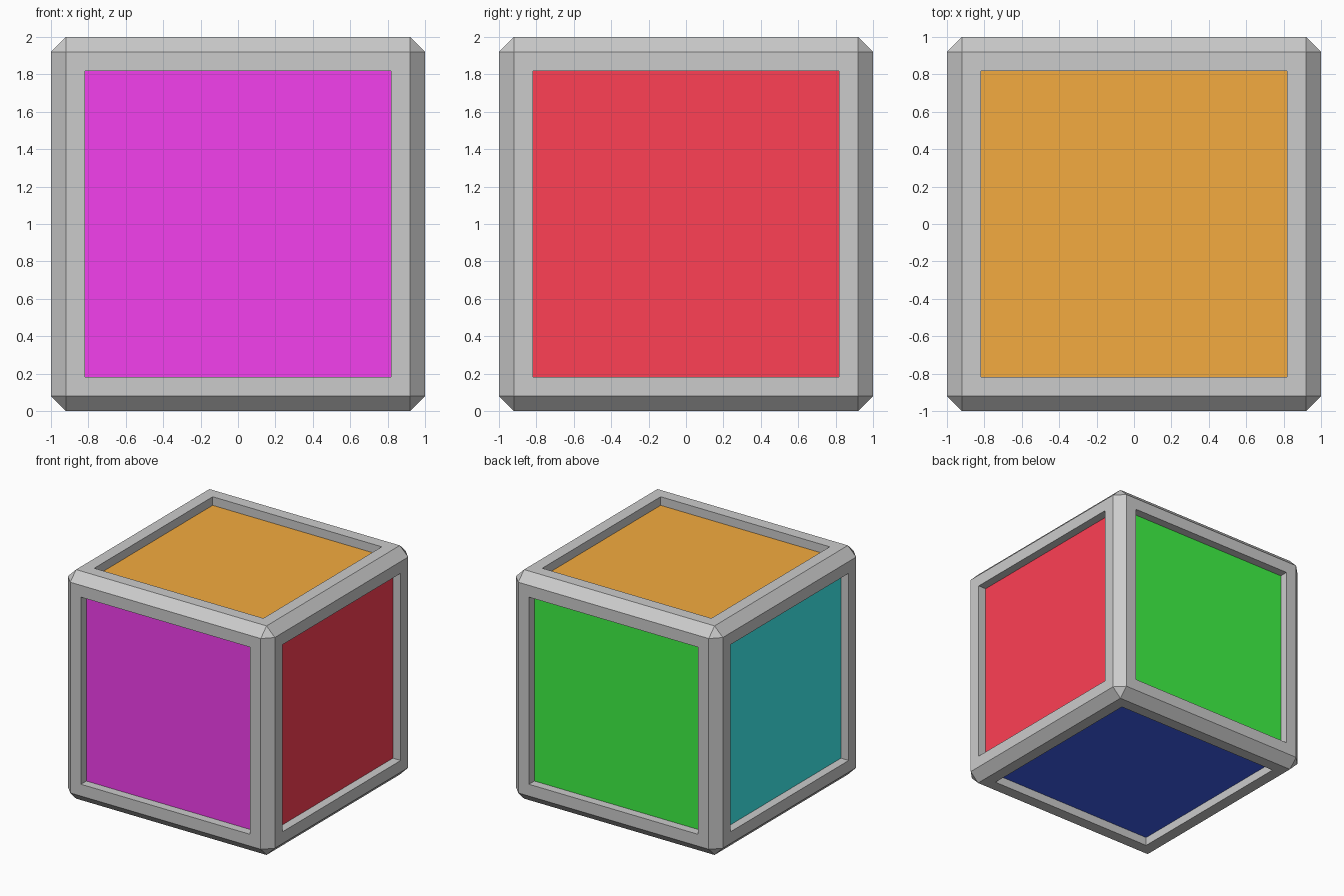
import bpy, bmesh
from mathutils import Vector

if "Cube" in bpy.data.objects:
    bpy.data.objects.remove(bpy.data.objects["Cube"])

BEVEL, OPENING, DEPTH = 0.08, 0.817, 0.075

# Panel colours by outward direction
PANELS = {
    "front_panel": ((0, -1, 0), (0.90, 0.05, 0.85)),
    "right_panel": ((1, 0, 0), (1.00, 0.05, 0.09)),
    "back_panel": ((0, 1, 0), (0.05, 0.90, 0.06)),
    "left_panel": ((-1, 0, 0), (0.05, 0.90, 0.90)),
    "top_panel": ((0, 0, 1), (0.90, 0.41, 0.05)),
    "bottom_panel": ((0, 0, -1), (0.05, 0.12, 0.90)),
}

# Chamfered cube body
bm = bmesh.new()
bmesh.ops.create_cube(bm, size=2)
bmesh.ops.bevel(bm, geom=bm.edges[:], offset=BEVEL, segments=1,
                affect='EDGES', profile=0.5)
bm.normal_update()

# Inset each main face and sink it to form the recessed panels
main = [f for f in bm.faces if max(abs(c) for c in f.normal) > 0.99]
bmesh.ops.inset_individual(bm, faces=main, thickness=1 - BEVEL - OPENING,
                           use_even_offset=True)
bm.normal_update()
floors = bmesh.ops.extrude_discrete_faces(bm, faces=main)["faces"]
for f in floors:
    f.normal_update()
    bmesh.ops.translate(bm, verts=f.verts[:], vec=f.normal * -DEPTH)
bmesh.ops.remove_doubles(bm, verts=bm.verts[:], dist=1e-5)

# Slot 0 is the grey frame, slots 1-6 the coloured panels
mesh = bpy.data.meshes.new("framed_cube")
frame_mat = bpy.data.materials.new("frame_grey")
frame_mat.diffuse_color = (0.8, 0.8, 0.8, 1)
frame_mat.use_nodes = True
frame_mat.node_tree.nodes["Principled BSDF"].inputs["Base Color"].default_value = frame_mat.diffuse_color
mesh.materials.append(frame_mat)
for i, (name, (direction, colour)) in enumerate(PANELS.items(), 1):
    mat = bpy.data.materials.new(name)
    mat.diffuse_color = (*colour, 1)
    mat.use_nodes = True
    mat.node_tree.nodes["Principled BSDF"].inputs["Base Color"].default_value = mat.diffuse_color
    mesh.materials.append(mat)
    for f in floors:
        if f.normal.dot(Vector(direction)) > 0.9:
            f.material_index = i

# Stand the cube on the ground
bmesh.ops.translate(bm, verts=bm.verts[:], vec=(0, 0, 1))
bm.to_mesh(mesh)
bm.free()
bpy.context.collection.objects.link(bpy.data.objects.new("framed_cube", mesh))
